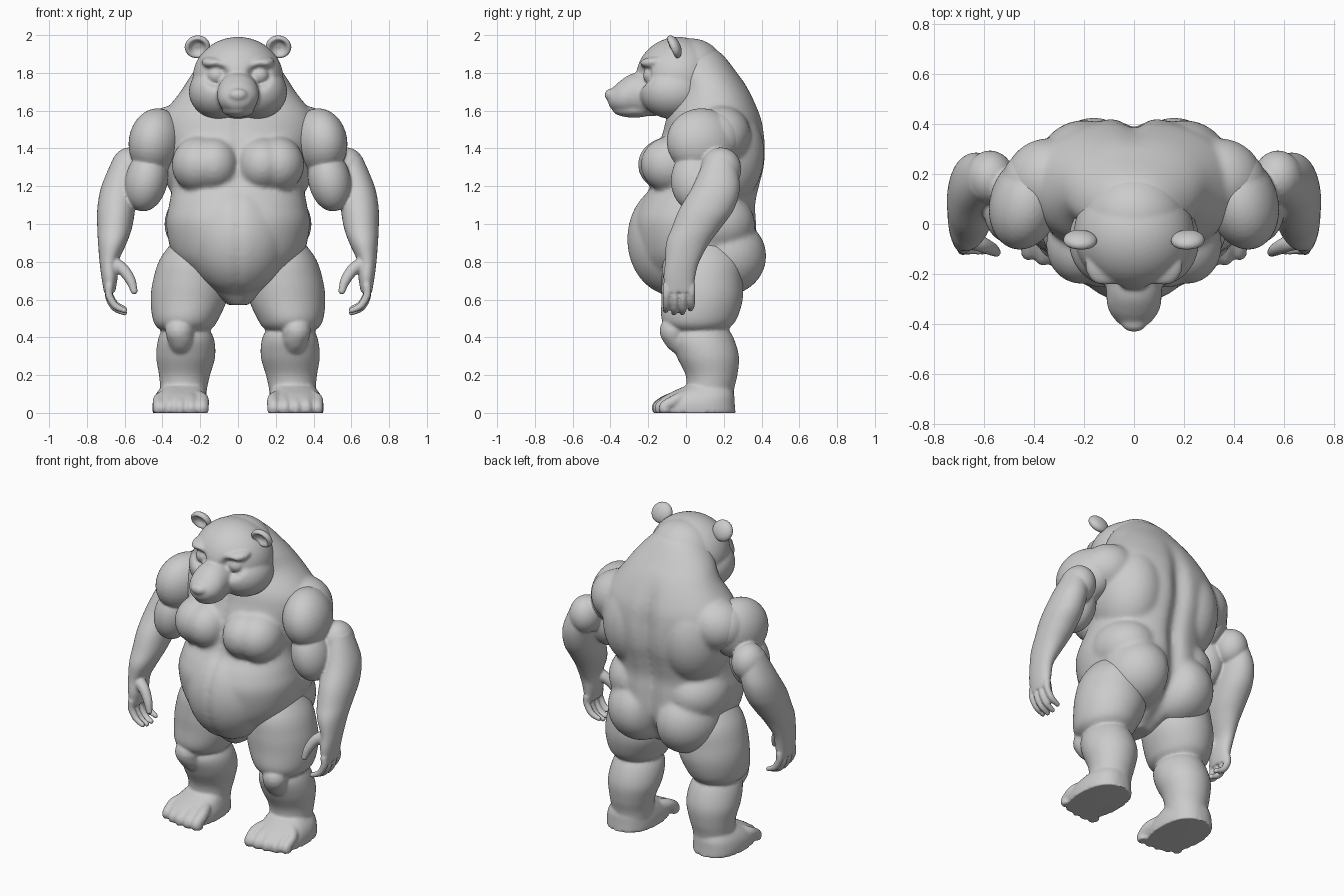
import bpy, bmesh
from math import sin, cos, pi, exp
from mathutils import Matrix, Vector, Euler


def catmull(rows, steps):
    """Smoothly interpolate rows of numbers."""
    out = []
    for i in range(len(rows) - 1):
        a, b, c, d = (rows[max(i - 1, 0)], rows[i], rows[i + 1], rows[min(i + 2, len(rows) - 1)])
        for s in range(steps):
            t = s / steps
            out.append([0.5 * (2 * q + (r - p) * t + (2 * p - 5 * q + 4 * r - w) * t * t
                               + (3 * q - p - 3 * r + w) * t ** 3) for p, q, r, w in zip(a, b, c, d)])
    return out + [list(rows[-1])]


def ball(bm, loc, rad, rot=(0, 0, 0), seg=40):
    m = Matrix.LocRotScale(Vector(loc), Euler(rot), Vector(rad))
    return bmesh.ops.create_uvsphere(bm, u_segments=seg, v_segments=seg // 2, radius=1, matrix=m)['verts']


def pair(bm, loc, rad, rot=(0, 0, 0)):
    for s in (1, -1):
        ball(bm, (s * loc[0], loc[1], loc[2]), rad, (rot[0], s * rot[1], s * rot[2]))


def chain(bm, pts, steps=6):
    """Rounded tube from points (x, y, z, r)."""
    for x, y, z, r in catmull(pts, steps):
        ball(bm, (x, y, z), (r, r, r), seg=16)


def loft(bm, rows, n=2.0, seg=64):
    """Horizontal oval rings from rows (x, y, z, rx, ry), capped."""
    rings = []
    for x, y, z, rx, ry in catmull(rows, 6):
        ring = []
        for k in range(seg):
            c, s = cos(2 * pi * k / seg), sin(2 * pi * k / seg)
            px = abs(c) ** (2 / n) * (1 if c > 0 else -1)
            py = abs(s) ** (2 / n) * (1 if s > 0 else -1)
            ring.append(bm.verts.new((x + rx * px, y + ry * py, z)))
        rings.append(ring)
    for a, b in zip(rings, rings[1:]):
        for k in range(seg):
            j = (k + 1) % seg
            bm.faces.new((a[k], a[j], b[j], b[k]))
    bm.faces.new(rings[0])
    bm.faces.new(rings[-1])


def finish(bm, name, voxel, smooth, budget, mirror=False):
    """Fuse the pieces into one smooth skin, thinned to a triangle budget."""
    bmesh.ops.recalc_face_normals(bm, faces=bm.faces)
    me = bpy.data.meshes.new(name)
    bm.to_mesh(me)
    bm.free()
    ob = bpy.data.objects.new(name, me)
    bpy.context.collection.objects.link(ob)
    r = ob.modifiers.new("fuse", 'REMESH')
    r.mode, r.voxel_size, r.use_smooth_shade = 'VOXEL', voxel, True
    s = ob.modifiers.new("soften", 'SMOOTH')
    s.factor, s.iterations = 0.5, smooth
    # bake the fused skin
    deps = bpy.context.evaluated_depsgraph_get()
    ob.data = bpy.data.meshes.new_from_object(ob.evaluated_get(deps))
    ob.data.name = name
    ob.modifiers.clear()
    bpy.data.meshes.remove(me)
    tris = sum(len(p.vertices) - 2 for p in ob.data.polygons)
    if tris > budget:
        ob.modifiers.new("thin", 'DECIMATE').ratio = budget / tris
    if mirror:
        ob.modifiers.new("mirror", 'MIRROR').use_mirror_merge = False


# Torso: profile rows are (z, half width, front y, back y)
bm = bmesh.new()
profile = [(0.57, .05, -.08, .14), (0.65, .15, -.15, .25), (0.75, .27, -.22, .33), (0.85, .35, -.26, .38),
           (1.0, .38, -.28, .38), (1.1, .365, -.25, .375), (1.2, .35, -.19, .395), (1.3, .36, -.17, .42),
           (1.4, .39, -.15, .425), (1.5, .415, -.12, .415), (1.58, .395, -.10, .395), (1.7, .305, -.05, .34),
           (1.8, .24, -.06, .27), (1.9, .15, -.08, .19), (1.95, .07, -.06, .11)]
loft(bm, [(0, (f + b) / 2, z, w, (b - f) / 2) for z, w, f, b in profile], 2.2, 96)
ball(bm, (0, -.07, .92), (.265, .245, .30), seg=64)             # belly
pair(bm, (.125, -.09, 1.315), (.135, .165, .145), (0, .1, .1))  # chest, inner
pair(bm, (.205, -.075, 1.315), (.145, .165, .15), (0, -.1, .2))  # chest, outer
pair(bm, (.16, .20, .83), (.20, .225, .21))                     # buttocks
pair(bm, (.20, .15, 1.0), (.19, .215, .18))                     # flanks
pair(bm, (.20, .17, 1.37), (.21, .245, .30))                    # back muscles
pair(bm, (.35, .18, 1.47), (.17, .16, .155), (0, .3, -.5))      # rear shoulders
for v in bm.verts:                                              # spine and belly grooves
    if v.co.y > .12 and v.co.z < 1.75:
        v.co.y -= .04 * exp(-(v.co.x / .05) ** 2) * min(1, (1.75 - v.co.z) / .3)
    elif v.co.y < -.05:
        v.co.y += .012 * exp(-(v.co.x / .02) ** 2)
finish(bm, "torso", .013, 9, 60000)

# Head
bm = bmesh.new()
ball(bm, (0, -.04, 1.77), (.24, .225, .22), seg=120)
ball(bm, (0, .03, 1.775), (.21, .19, .207), seg=60)             # nape
pair(bm, (.10, -.065, 1.70), (.16, .18, .145))                  # cheeks
pair(bm, (.10, -.155, 1.845), (.095, .10, .04), (0, -.2, .35))  # brows
for v in bm.verts:                                              # eye sockets
    d = ((abs(v.co.x) - .112) ** 2 + (v.co.z - 1.785) ** 2) ** .5
    if v.co.y < -.08:
        v.co.y += .05 * exp(-(d / .057) ** 4)
pair(bm, (.112, -.182, 1.787), (.05, .045, .046))               # eyes
for x, y, z, rx, r in catmull([(0, -.17, 1.69, .115, .12), (0, -.27, 1.685, .112, .114),
                               (0, -.325, 1.672, .106, .093), (0, -.355, 1.662, .085, .07)], 6):
    ball(bm, (x, y, z), (rx, min(r, .06), r), seg=32)           # muzzle
ball(bm, (0, -.275, 1.605), (.085, .115, .042))                 # lower jaw
ball(bm, (0, -.393, 1.683), (.052, .038, .034))                 # nose
finish(bm, "head", .009, 4, 35000)

# Ears: cupped discs
bm = bmesh.new()
for v in ball(bm, (0, 0, 0), (.068, .036, .064), seg=64):
    d = (v.co.x ** 2 + v.co.z ** 2) ** .5
    if v.co.y < 0:
        v.co.y += .045 * exp(-(d / .042) ** 4)
bmesh.ops.transform(bm, verts=bm.verts, matrix=Matrix.LocRotScale(
    Vector((.215, -.065, 1.938)), Euler((.45, .3, .15)), None))
finish(bm, "ears", .006, 2, 5000, True)

# Arms
bm = bmesh.new()
ball(bm, (.435, .085, 1.435), (.14, .19, .178), (0, -.15, .25))  # shoulder
ball(bm, (.40, .16, 1.46), (.13, .14, .14))                     # rear shoulder
ball(bm, (.485, .05, 1.23), (.112, .13, .165), (0, -.2, 0))      # biceps
ball(bm, (.575, .185, 1.29), (.098, .108, .115))                # elbow
loft(bm, [(.59, .18, 1.35, .07, .08), (.63, .16, 1.2, .093, .125), (.645, .11, 1.08, .10, .145),
          (.653, .055, .98, .092, .13), (.665, .01, .9, .076, .115), (.683, -.02, .8, .05, .09),
          (.68, -.035, .72, .043, .084), (.68, -.035, .64, .03, .075)], 2.1)
for i in range(4):                                              # fingers
    y, dz = -.103 + .044 * i, (.012, 0, 0, .02)[i]
    chain(bm, [(.682, y, .67, .022), (.682, y, .61 + dz, .021), (.65, y, .555 + dz, .0195),
               (.60, y - .005, .53 + dz, .015)], 5)
chain(bm, [(.665, -.06, .79, .04), (.61, -.08, .76, .033), (.568, -.10, .70, .027), (.55, -.113, .645, .019)])
finish(bm, "arms", .0075, 3, 28000, True)

# Legs
bm = bmesh.new()
loft(bm, [(.21, .08, .95, .10, .12), (.24, .085, .82, .17, .20), (.25, .085, .7, .20, .215),
          (.26, .085, .6, .202, .215), (.277, .07, .5, .175, .20), (.28, .065, .45, .145, .165),
          (.28, .07, .41, .08, .1)])                            # thigh
loft(bm, [(.28, .08, .48, .10, .12), (.275, .085, .4, .145, .165), (.277, .115, .3, .156, .165),
          (.283, .135, .2, .135, .137), (.288, .128, .12, .123, .126), (.29, .12, .03, .12, .13)])  # calf
chain(bm, [(.31, -.065, .435, .076), (.302, -.045, .395, .072), (.295, .02, .34, .07)])  # knee
loft(bm, [(.305, .05, .0, .147, .212), (.305, .05, .05, .147, .208), (.302, .075, .095, .135, .18),
          (.292, .115, .14, .112, .125)], 2.4)                  # foot
for i in range(5):                                              # toes
    x, r, y = .19 + .0575 * i, (.036, .032, .032, .032, .031)[i], (-.142, -.146, -.142, -.13, -.11)[i]
    chain(bm, [(.22 + .041 * i, .0, .09, .035), (x, y + .06, .07, r), (x, y, .035, r), (x, y, .012, r)])
for v in bm.verts:                                              # flat soles
    v.co.z = max(v.co.z, 0)
finish(bm, "legs", .009, 3, 28000, True)
